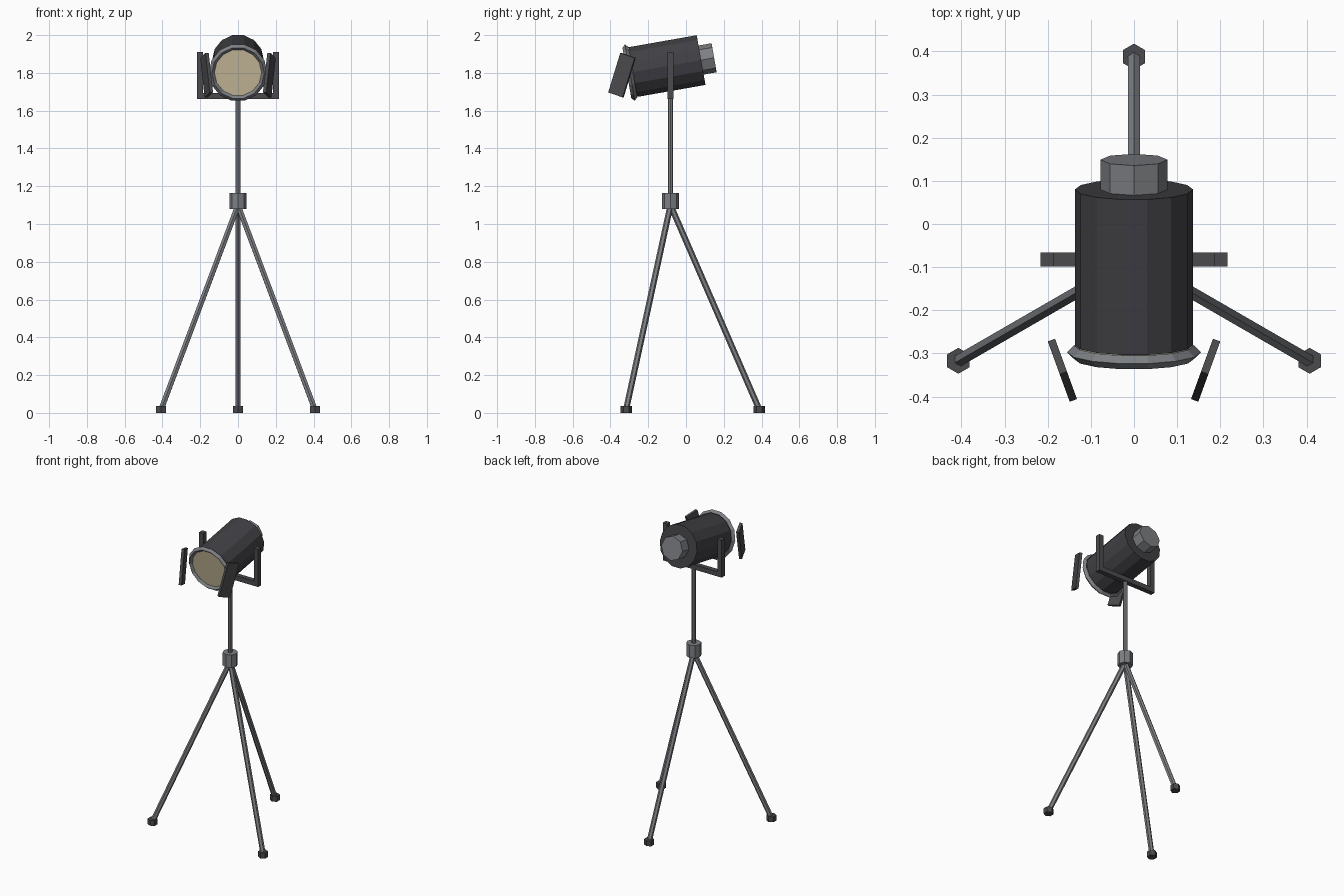
import bpy, bmesh
from math import sin, cos, pi, radians
from mathutils import Vector, Matrix

cube = bpy.data.objects.get("Cube")
if cube:
    bpy.data.objects.remove(cube, do_unlink=True)


def material(name, rgb):
    m = bpy.data.materials.new(name)
    m.use_nodes = True
    m.diffuse_color = (*rgb, 1)
    m.node_tree.nodes["Principled BSDF"].inputs["Base Color"].default_value = (*rgb, 1)
    return m


METAL = material("grey metal", (0.205, 0.215, 0.23))
BLACK = material("black housing", (0.052, 0.051, 0.058))
DARK = material("dark bracket", (0.07, 0.07, 0.076))
LENS = material("warm lens", (0.60, 0.52, 0.34))


def finish(name, bm, mat):
    bmesh.ops.recalc_face_normals(bm, faces=bm.faces)
    me = bpy.data.meshes.new(name)
    bm.to_mesh(me)
    bm.free()
    me.materials.append(mat)
    ob = bpy.data.objects.new(name, me)
    bpy.context.collection.objects.link(ob)
    return ob


def lathe(name, start, axis, profile, sides, mat, phase=0, ring=False):
    """Turn (distance, radius) points round an axis; a ring closes on itself."""
    d = Vector(axis).normalized()
    side = d.cross(Vector((0, 0, 1)))
    side = side.normalized() if side.length > 0.01 else Vector((1, 0, 0))
    up = side.cross(d) if abs(d.z) < 0.999 else d.cross(side)
    bm = bmesh.new()
    loops = []
    for t, r in profile:
        angles = [phase + 2 * pi * i / sides for i in range(sides)]
        loops.append([bm.verts.new(Vector(start) + d * t + (side * cos(a) + up * sin(a)) * r)
                      for a in angles])
    pairs = list(zip(loops, loops[1:]))
    if ring:
        pairs.append((loops[-1], loops[0]))
    else:
        bm.faces.new(loops[0])
        bm.faces.new(loops[-1])
    for a, b in pairs:
        for i in range(sides):
            j = (i + 1) % sides
            bm.faces.new((a[i], a[j], b[j], b[i]))
    return finish(name, bm, mat)


def rod(name, p0, p1, r, sides, mat, phase=0):
    v = Vector(p1) - Vector(p0)
    return lathe(name, p0, v, [(0, r), (v.length, r)], sides, mat, phase)


def box(name, centre, size, mat, rot=Matrix.Identity(4)):
    bm = bmesh.new()
    m = Matrix.Translation(centre) @ rot @ Matrix.Diagonal((*size, 1))
    bmesh.ops.create_cube(bm, size=1, matrix=m)
    return finish(name, bm, mat)


# Tripod: pole, hub, three legs and feet
AXIS_Y = -0.082
rod("pole", (0, AXIS_Y, 1.1), (0, AXIS_Y, 1.67), 0.014, 8, METAL)
rod("hub", (0, AXIS_Y, 1.08), (0, AXIS_Y, 1.165), 0.046, 8, METAL)
for label, deg in (("back", 90), ("right", 210), ("left", 330)):
    a = radians(deg)
    x, y = 0.47 * cos(a), AXIS_Y + 0.47 * sin(a)
    rod(label + "_leg", (0, AXIS_Y, 1.1), (x, y, 0.018), 0.016, 6, METAL, pi / 6)
    rod(label + "_foot", (x, y, 0), (x, y, 0.036), 0.03, 6, DARK, pi / 6)

# Yoke: crossbar and two arms
box("yoke_crossbar", (0, AXIS_Y, 1.677), (0.37, 0.032, 0.032), DARK)
for label, s in (("left", 1), ("right", -1)):
    box(label + "_yoke_arm", (s * 0.201, AXIS_Y, 1.786), (0.032, 0.032, 0.25), DARK)

# Lamp head, nose tipped down
tilt = radians(10)
forward = Vector((0, -cos(tilt), -sin(tilt)))
rear = Vector((0, 0.08, 1.868))
rod("lamp_housing", rear, rear + forward * 0.366, 0.137, 14, BLACK)
rod("rear_cap", rear - forward * 0.07, rear + forward * 0.01, 0.078, 8, METAL)
ring_centre = rear + forward * 0.383
lathe("front_ring", ring_centre, forward,
      [(0, 0.155), (0.016, 0.139), (0, 0.123), (-0.016, 0.139)], 14, METAL, ring=True)
rod("lens", ring_centre - forward * 0.02, ring_centre + forward * 0.002, 0.126, 14, LENS)

# Side flaps, leaning back at the top and closing toward the front
for label, s in (("left", 1), ("right", -1)):
    rot = Matrix.Rotation(radians(-20 * s), 4, "Z") @ Matrix.Rotation(radians(-18), 4, "X")
    box(label + "_flap", (s * 0.166, -0.339, 1.788), (0.018, 0.085, 0.22), DARK, rot)
